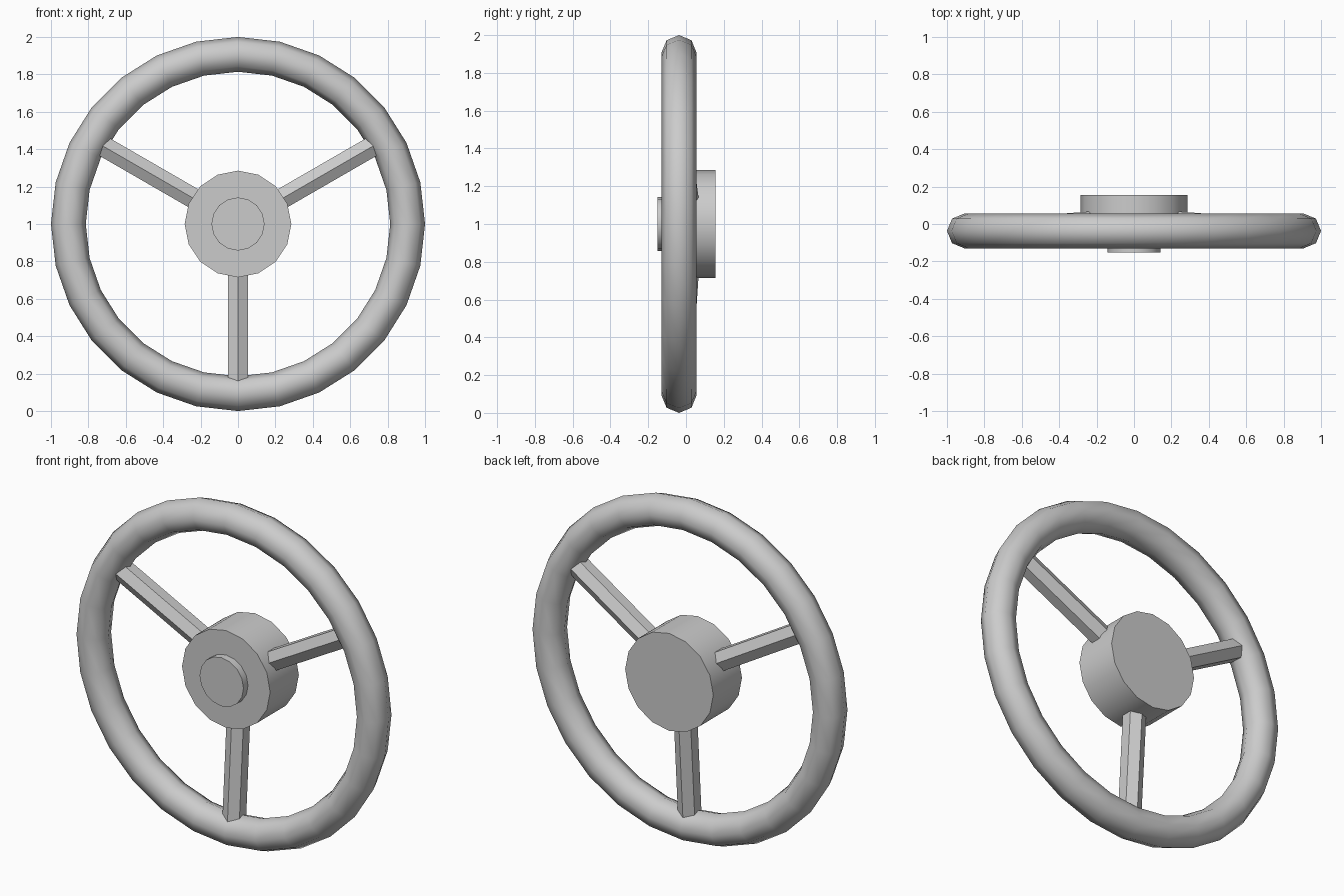
import bpy
from math import pi, radians, atan2, hypot
from mathutils import Matrix, Vector

if "Cube" in bpy.data.objects:
    bpy.data.objects.remove(bpy.data.objects["Cube"])

RIM_Y, HUB_Y = -0.037, 0.022
RIM_R, TUBE_R = 0.907, 0.093


def disc(name, radius, y0, y1):
    """Cylinder lying along y, centred on the wheel axis."""
    bpy.ops.mesh.primitive_cylinder_add(
        vertices=16, radius=radius, depth=y1 - y0,
        location=(0, (y0 + y1) / 2, 1), rotation=(pi / 2, 0, 0))
    bpy.context.object.name = name
    bpy.ops.object.shade_smooth_by_angle(angle=radians(30))


# Rim
bpy.ops.mesh.primitive_torus_add(
    major_segments=28, minor_segments=8, major_radius=RIM_R,
    minor_radius=TUBE_R, location=(0, RIM_Y, 1), rotation=(pi / 2, 0, 0))
bpy.context.object.name = "rim"
bpy.ops.object.shade_smooth()

# Hub and the raised centre cap
disc("hub", 0.285, -0.11, 0.155)
disc("centre_cap", 0.142, -0.152, -0.10)

# Three hexagonal spokes, leaning forward from the hub to the rim
reach, lean = 0.88, HUB_Y - RIM_Y
length = hypot(reach, lean)
tilt = Matrix.Rotation(atan2(lean, reach), 4, 'X')
for i, angle in enumerate((60, 180, 300)):
    bpy.ops.mesh.primitive_cylinder_add(vertices=6, radius=0.063, depth=length)
    spoke = bpy.context.object
    spoke.name = f"spoke_{i + 1}"
    spoke.matrix_world = (Matrix.Translation((0, HUB_Y, 1))
                          @ Matrix.Rotation(radians(angle), 4, 'Y') @ tilt
                          @ Matrix.Translation(Vector((0, 0, length / 2))))
